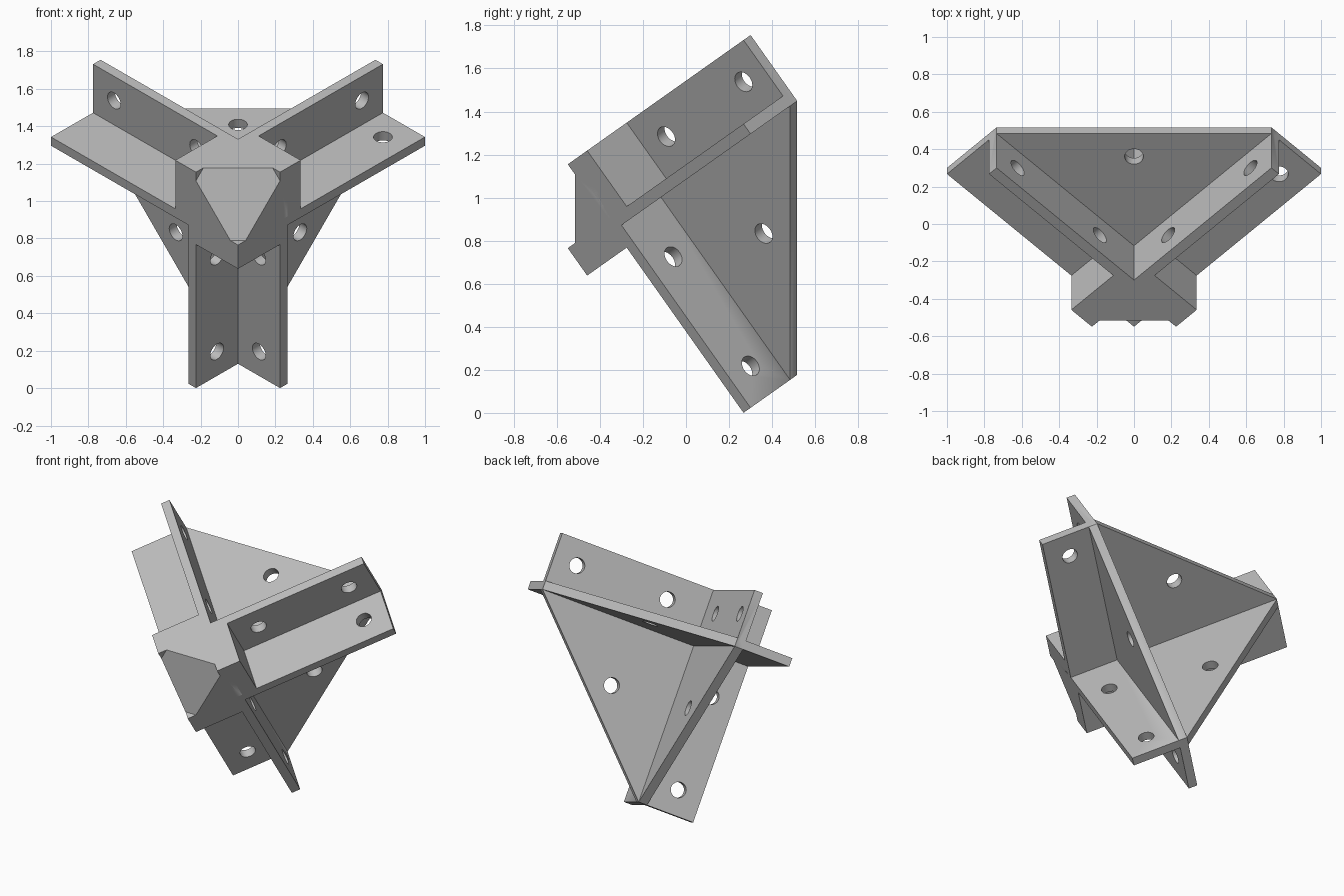
import bpy, bmesh
from math import sqrt, radians
from mathutils import Matrix, Vector

if "Cube" in bpy.data.objects:
    bpy.data.objects.remove(bpy.data.objects["Cube"])

WING = 0.318      # wing reach outside the inner corner
END = 1.096       # arm length
THICK = 0.057     # plate thickness
BLOCK = 0.156     # how far the corner block runs along each arm
HOLE_R = 0.05

grey = bpy.data.materials.new("plain_grey")
grey.use_nodes = True
grey.diffuse_color = (0.5, 0.5, 0.5, 1)
grey.node_tree.nodes["Principled BSDF"].inputs["Base Color"].default_value = (0.5, 0.5, 0.5, 1)

# Frame of three square arms, pointing back-left, back-right and back-down
arms = [Vector((-1 / sqrt(2), 1 / sqrt(3), 1 / sqrt(6))),
        Vector((1 / sqrt(2), 1 / sqrt(3), 1 / sqrt(6))),
        Vector((0, 1 / sqrt(3), -2 / sqrt(6)))]
frame = Matrix(arms).transposed().to_4x4()
frame.translation = (0, -0.182, 1.025)
cycle = Matrix(((0, 0, 1), (1, 0, 0), (0, 1, 0))).to_4x4()


def make_object(name, bm, turn):
    bm.transform(frame @ turn)
    bmesh.ops.recalc_face_normals(bm, faces=bm.faces)
    mesh = bpy.data.meshes.new(name)
    bm.to_mesh(mesh)
    bm.free()
    mesh.materials.append(grey)
    obj = bpy.data.objects.new(name, mesh)
    bpy.context.collection.objects.link(obj)
    return obj


def gusset_plate(turn):
    bm = bmesh.new()
    outline = [(-WING, -WING), (END, -WING), (END, THICK), (THICK, END), (-WING, END)]
    face = bm.faces.new([bm.verts.new((x, y, 0)) for x, y in outline])
    new = bmesh.ops.extrude_face_region(bm, geom=[face])["geom"]
    bmesh.ops.translate(bm, vec=(0, 0, THICK),
                        verts=[v for v in new if isinstance(v, bmesh.types.BMVert)])
    return make_object("gusset_plate", bm, turn)


def block_bar(turn):
    # Square bar with the shared front corner sliced off
    bm = bmesh.new()
    bmesh.ops.create_cube(bm, size=1)
    bmesh.ops.scale(bm, vec=(WING, WING, WING + BLOCK), verts=bm.verts)
    bmesh.ops.translate(bm, vec=(-WING / 2, -WING / 2, (BLOCK - WING) / 2), verts=bm.verts)
    cut = bmesh.ops.bisect_plane(bm, geom=bm.verts[:] + bm.edges[:] + bm.faces[:],
                                 plane_co=(-WING, -WING, THICK), plane_no=(-1, -1, -1),
                                 clear_outer=True)
    bmesh.ops.holes_fill(bm, edges=[e for e in cut["geom_cut"] if isinstance(e, bmesh.types.BMEdge)])
    return make_object("block_bar", bm, turn)


def hole_cutter(x, y, turn):
    bm = bmesh.new()
    bmesh.ops.create_cone(bm, cap_ends=True, segments=32, radius1=HOLE_R, radius2=HOLE_R,
                          depth=THICK * 2, matrix=Matrix.Translation((x, y, THICK / 2)))
    return make_object("hole_cutter", bm, turn)


def combine(target, tool, operation):
    mod = target.modifiers.new(operation, 'BOOLEAN')
    mod.operation = operation
    mod.solver = 'EXACT'
    mod.object = tool
    bpy.context.view_layer.objects.active = target
    bpy.ops.object.modifier_apply(modifier=mod.name)
    bpy.data.objects.remove(tool)


# Three plates and three block bars, joined into one bracket
turns = [Matrix.Identity(4), cycle, cycle @ cycle]
bracket = gusset_plate(turns[0])
bracket.name = "corner_bracket"
for turn in turns[1:]:
    combine(bracket, gusset_plate(turn), 'UNION')
for turn in turns:
    combine(bracket, block_bar(turn), 'UNION')

# Two bolt holes in each wing and one in each gusset
mid = WING / 2
near, far, centre = BLOCK + mid, END - mid, 0.47
for turn in turns:
    for x, y in [(near, -mid), (far, -mid), (-mid, near), (-mid, far), (centre, centre)]:
        combine(bracket, hole_cutter(x, y, turn), 'DIFFERENCE')

bpy.ops.object.select_all(action='DESELECT')
bracket.select_set(True)
bpy.context.view_layer.objects.active = bracket
bpy.ops.object.shade_smooth_by_angle(angle=radians(30))
